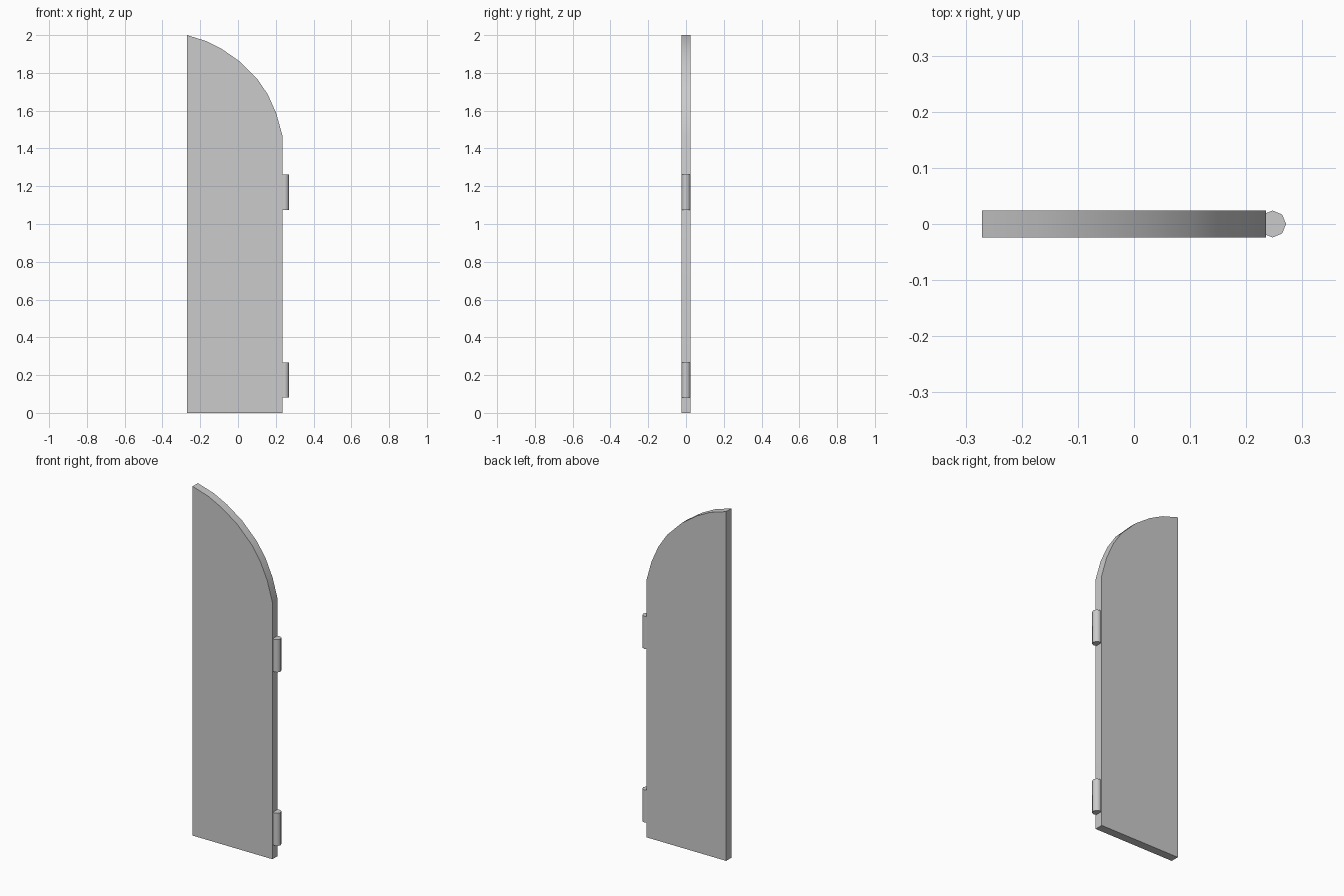
import bpy, bmesh, math

if "Cube" in bpy.data.objects:
    bpy.data.objects.remove(bpy.data.objects["Cube"])


def prism(name, profile, to_3d, offset, smooth_angle):
    """Extrude a flat outline along offset and shade its gentle edges smooth."""
    bm = bmesh.new()
    face = bm.faces.new([bm.verts.new(to_3d(a, b)) for a, b in profile])
    ext = bmesh.ops.extrude_face_region(bm, geom=[face], use_keep_orig=True)
    verts = [g for g in ext["geom"] if isinstance(g, bmesh.types.BMVert)]
    bmesh.ops.translate(bm, verts=verts, vec=offset)
    bmesh.ops.recalc_face_normals(bm, faces=bm.faces)
    mesh = bpy.data.meshes.new(name)
    bm.to_mesh(mesh)
    bm.free()
    obj = bpy.data.objects.new(name, mesh)
    bpy.context.collection.objects.link(obj)
    bpy.ops.object.select_all(action='DESELECT')
    obj.select_set(True)
    bpy.context.view_layer.objects.active = obj
    bpy.ops.object.shade_smooth_by_angle(angle=math.radians(smooth_angle))
    return obj


HALF = 0.024  # half the door thickness, also the hinge radius

# Door leaf: straight sides with a half-arch top
outline = [(-0.271, 0), (0.235, 0), (0.235, 1.469), (0.202, 1.587),
           (0.158, 1.685), (0.103, 1.767), (0.01, 1.86), (-0.085, 1.926),
           (-0.17, 1.969), (-0.271, 2.0)]
prism("door_leaf", outline, lambda x, z: (x, -HALF, z), (0, 2 * HALF, 0), 30)

# Hinge barrels: octagonal, half sunk into the edge of the leaf
octagon = [(0.247 + HALF * math.cos(i * math.pi / 4),
            HALF * math.sin(i * math.pi / 4)) for i in range(8)]
for name, z0 in (("lower_hinge", 0.081), ("upper_hinge", 1.075)):
    prism(name, octagon, lambda x, y: (x, y, z0), (0, 0, 0.187), 60)
